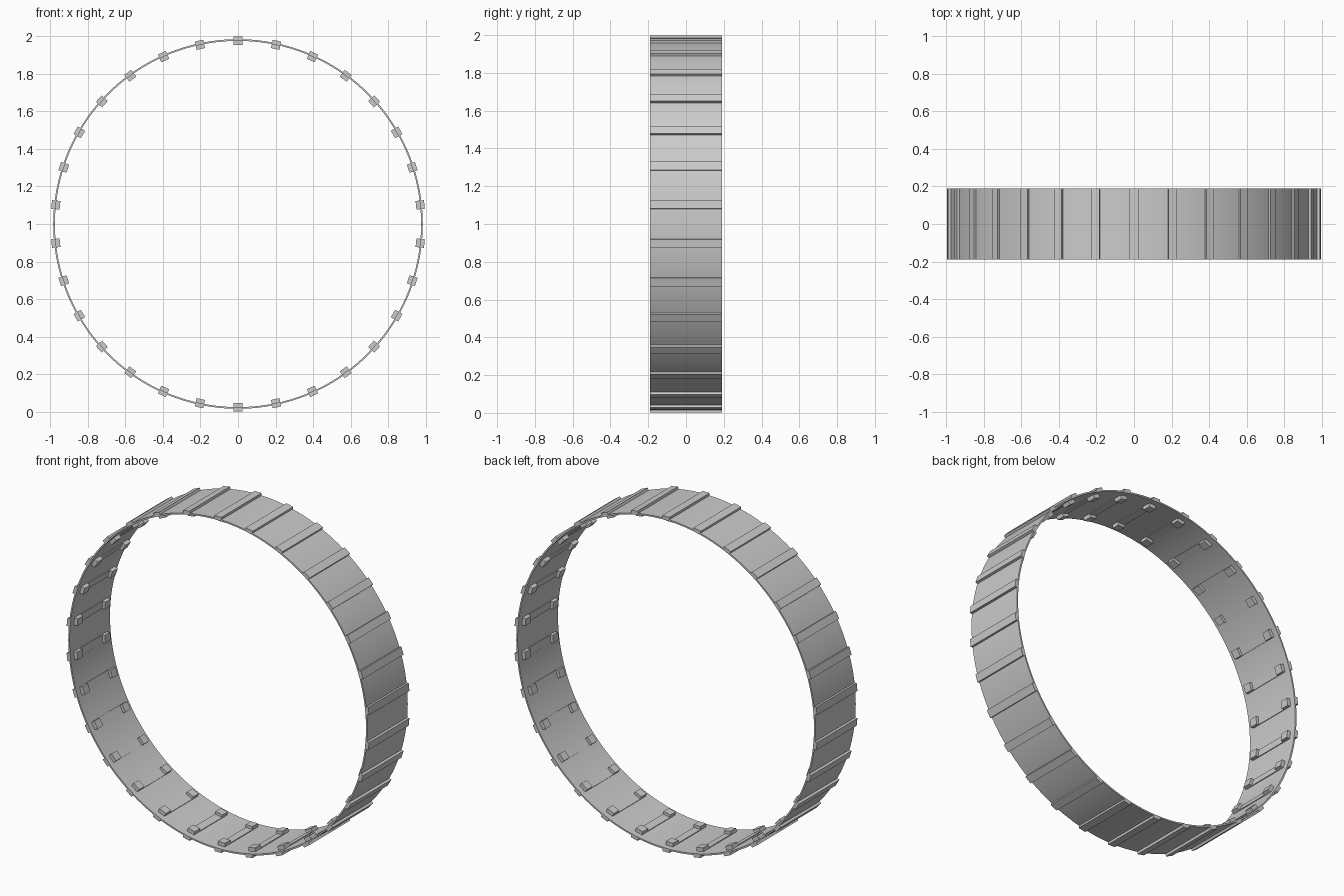
import bpy, bmesh
from math import cos, sin, tau, radians
from mathutils import Matrix, Vector

cube = bpy.data.objects.get("Cube")
if cube:
    bpy.data.objects.remove(cube, do_unlink=True)

LINKS = 30
HALF_WIDTH = 0.19
CENTRE = Vector((0, 0, 1))

grey = bpy.data.materials.new("track grey")
grey.use_nodes = True
grey.diffuse_color = (0.6, 0.6, 0.6, 1)
grey.node_tree.nodes["Principled BSDF"].inputs["Base Color"].default_value = grey.diffuse_color


def finish(bm, name):
    bmesh.ops.recalc_face_normals(bm, faces=bm.faces)
    mesh = bpy.data.meshes.new(name)
    bm.to_mesh(mesh)
    bm.free()
    mesh.materials.append(grey)
    obj = bpy.data.objects.new(name, mesh)
    bpy.context.collection.objects.link(obj)
    return obj


def band(name, inner, outer, sides):
    """Thin hoop around the y axis."""
    bm = bmesh.new()
    profile = [(inner, -HALF_WIDTH), (outer, -HALF_WIDTH), (outer, HALF_WIDTH), (inner, HALF_WIDTH)]
    rings = []
    for i in range(sides):
        a = tau * i / sides
        rings.append([bm.verts.new(CENTRE + Vector((r * sin(a), y, r * cos(a)))) for r, y in profile])
    for i in range(sides):
        p, q = rings[i], rings[(i + 1) % sides]
        for k in range(4):
            m = (k + 1) % 4
            bm.faces.new((p[k], p[m], q[m], q[k]))
    return finish(bm, name)


def blocks(name, inner, outer, width, spans):
    """One box per link and y span, repeated around the hoop."""
    bm = bmesh.new()
    for i in range(LINKS):
        turn = Matrix.Translation(CENTRE) @ Matrix.Rotation(tau * i / LINKS, 4, 'Y')
        for y0, y1 in spans:
            place = Matrix.Translation((0, (y0 + y1) / 2, (inner + outer) / 2))
            size = Matrix.Diagonal((width, y1 - y0, outer - inner, 1))
            bmesh.ops.create_cube(bm, size=1, matrix=turn @ place @ size)
    return finish(bm, name)


# Smooth belt
belt = band("track_belt", 0.976, 0.985, 180)
bpy.ops.object.select_all(action='DESELECT')
belt.select_set(True)
bpy.context.view_layer.objects.active = belt
bpy.ops.object.shade_smooth_by_angle(angle=radians(30))

# Full-width treads outside
blocks("outer_treads", 0.98, 0.999, 0.046, [(-HALF_WIDTH, HALF_WIDTH)])

# Low bars inside, with a raised guide lug at each end
blocks("inner_bars", 0.971, 0.98, 0.046, [(-0.11, 0.11)])
blocks("guide_lugs", 0.954, 0.98, 0.046, [(-0.155, -0.105), (0.105, 0.155)])
